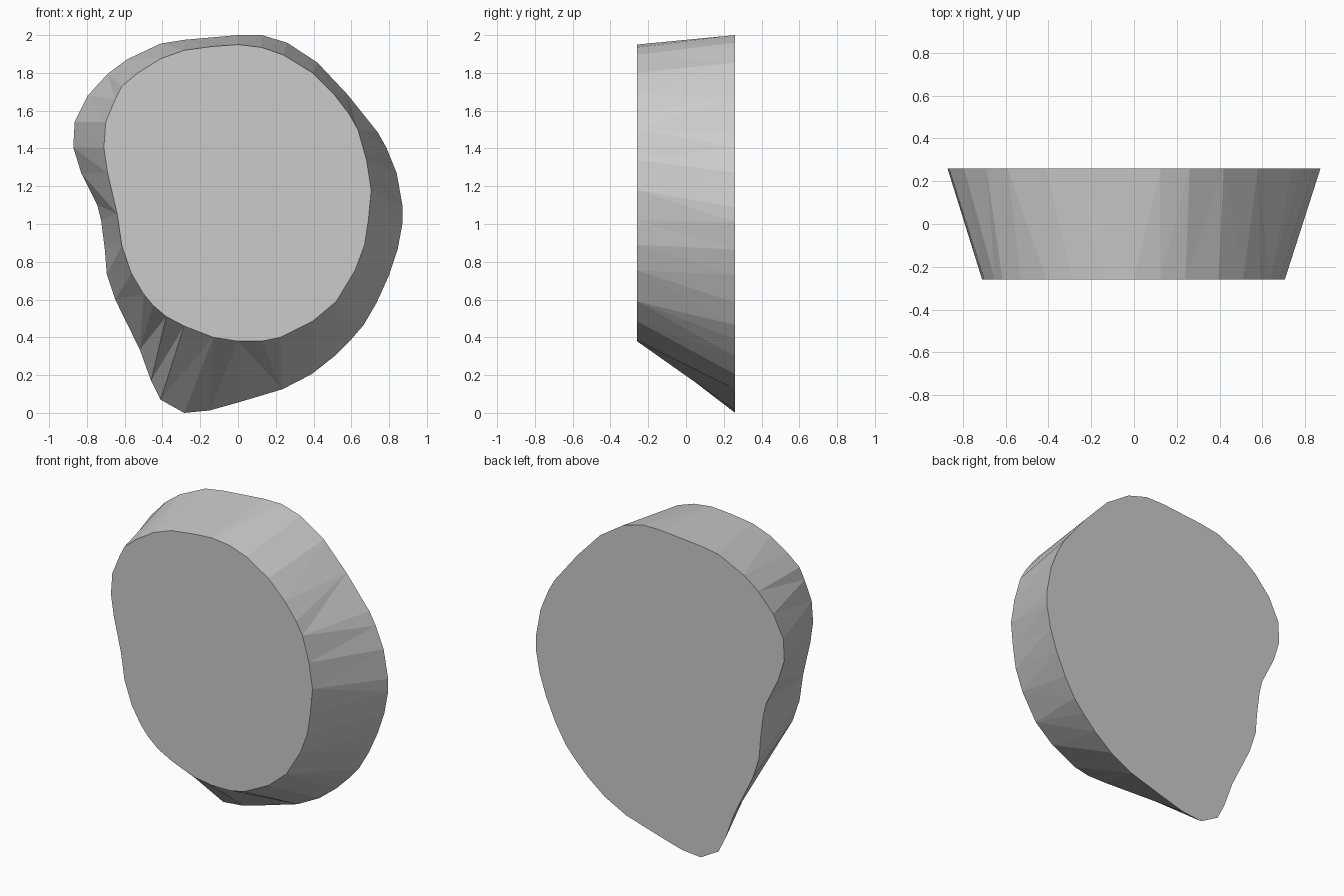
import bpy, bmesh, math

# Outlines (x, z), clockwise from the top as seen from the front
BACK = [(0, 2), (.125, 2), (.26, 1.96), (.42, 1.855), (.58, 1.685), (.74, 1.485),
        (.785, 1.405), (.84, 1.27), (.872, 1.09), (.872, 1.01), (.845, .865), (.8, .73),
        (.735, .585), (.665, .465), (.6, .39), (.51, .3), (.39, .205), (.235, .125),
        (0, .055), (-.15, .013), (-.285, 0), (-.41, .07), (-.46, .17), (-.52, .335),
        (-.65, .6), (-.695, .735), (-.705, .865), (-.725, 1.02), (-.745, 1.1),
        (-.83, 1.27), (-.872, 1.405), (-.865, 1.54), (-.795, 1.68), (-.69, 1.795),
        (-.59, 1.87), (-.41, 1.955), (-.285, 1.975)]
FRONT = [(0, 1.95), (.125, 1.935), (.24, 1.895), (.395, 1.8), (.51, 1.685), (.59, 1.58),
         (.635, 1.5), (.68, 1.34), (.705, 1.18), (.69, 1.02), (.67, .89), (.62, .755),
         (.52, .59), (.395, .485), (.225, .4), (.125, .38), (0, .38), (-.13, .4),
         (-.285, .46), (-.38, .51), (-.45, .57), (-.5, .63), (-.565, .74), (-.615, .885),
         (-.64, 1.055), (-.69, 1.27), (-.71, 1.405), (-.7, 1.54), (-.65, 1.66),
         (-.615, 1.73), (-.53, 1.8), (-.41, 1.875), (-.285, 1.92), (-.135, 1.94)]
HALF_DEPTH = .26
CENTRE_Z = 1.15


def angles(outline):
    """Clockwise angle of each point from the top, closed by a full turn."""
    return [math.atan2(x, z - CENTRE_Z) % math.tau for x, z in outline] + [math.tau]


bm = bmesh.new()
front = [bm.verts.new((x, -HALF_DEPTH, z)) for x, z in FRONT]
back = [bm.verts.new((x, HALF_DEPTH, z)) for x, z in BACK]

# Flat front and back faces
bm.faces.new(front)
bm.faces.new(back)

# Sloping rim: triangles stitched between the outlines in angle order
fa, ba = angles(FRONT), angles(BACK)
nf, nb = len(front), len(back)
i = j = 0
while i < nf or j < nb:
    if j == nb or (i < nf and fa[i + 1] <= ba[j + 1]):
        bm.faces.new((front[i], front[(i + 1) % nf], back[j % nb]))
        i += 1
    else:
        bm.faces.new((front[i % nf], back[(j + 1) % nb], back[j]))
        j += 1

bmesh.ops.recalc_face_normals(bm, faces=bm.faces)
mesh = bpy.data.meshes.new("stone_slab")
bm.to_mesh(mesh)
bm.free()
slab = bpy.data.objects.new("stone_slab", mesh)
bpy.context.collection.objects.link(slab)
